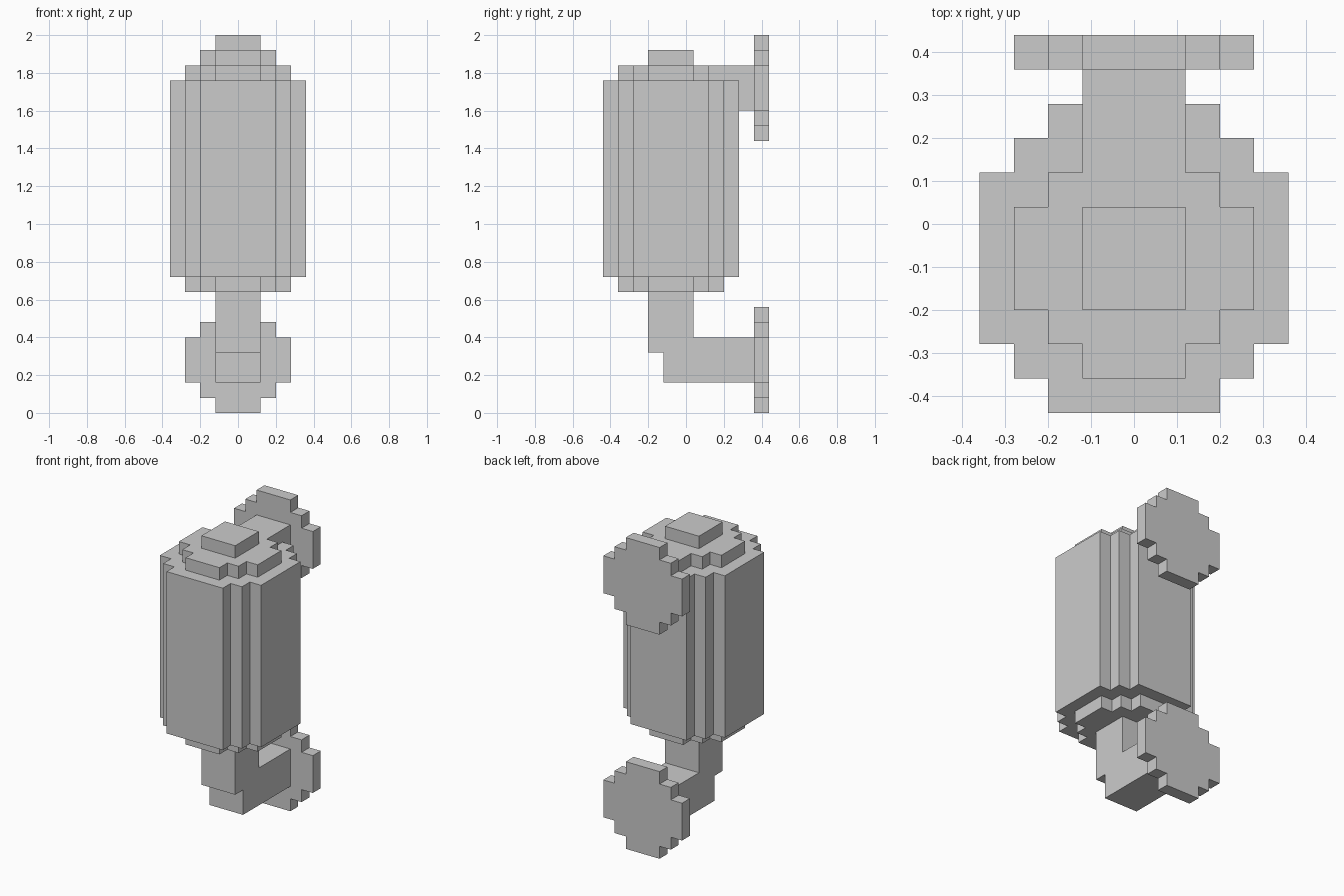
import bpy, bmesh
from mathutils import Vector

if "Cube" in bpy.data.objects:
    bpy.data.objects.remove(bpy.data.objects["Cube"])

U = 0.08  # block size


def prism(name, outline, depth):
    """Extrude a closed outline of 3D points along the depth vector."""
    bm = bmesh.new()
    face = bm.faces.new([bm.verts.new(p) for p in outline])
    ext = bmesh.ops.extrude_face_region(bm, geom=[face], use_keep_orig=True)
    moved = [v for v in ext["geom"] if isinstance(v, bmesh.types.BMVert)]
    bmesh.ops.translate(bm, verts=moved, vec=Vector(depth))
    bmesh.ops.recalc_face_normals(bm, faces=bm.faces)
    mesh = bpy.data.meshes.new(name)
    bm.to_mesh(mesh)
    bm.free()
    obj = bpy.data.objects.new(name, mesh)
    bpy.context.collection.objects.link(obj)
    return obj


def stepped_round(r):
    """Blocky circle outline: radius r with two one-block steps per corner."""
    a, b, c = r, r - U, r - 2 * U
    quarter = [(a, c), (b, c), (b, b), (c, b), (c, a)]
    pts = []
    for _ in range(4):
        pts += quarter
        quarter = [(-y, x) for x, y in quarter]
    return pts


def upright(name, pts, z0, z1):
    return prism(name, [(x, y - U, z0) for x, y in pts], (0, 0, z1 - z0))


def side_profile(name, pts):
    return prism(name, [(-0.12, y, z) for y, z in pts], (0.24, 0, 0))


# Main cylinder with its two end caps
upright("body", stepped_round(0.36), 0.72, 1.76)
upright("bottom_cap", stepped_round(0.28), 0.64, 0.72)
upright("top_cap", stepped_round(0.28), 1.76, 1.84)

# Square knob on top
upright("top_knob", [(-.12, -.12), (.12, -.12), (.12, .12), (-.12, .12)], 1.84, 1.92)

# Upper arm, flush with the top cap, and lower elbow pipe
side_profile("upper_arm", [(.28, 1.6), (.36, 1.6), (.36, 1.84), (.2, 1.84),
                           (.2, 1.76), (.28, 1.76)])
side_profile("lower_elbow", [(-.12, .16), (.36, .16), (.36, .4), (.04, .4),
                             (.04, .64), (-.2, .64), (-.2, .32), (-.12, .32)])

# Round mounting flanges at the back
for name, z in (("lower_flange", 0.28), ("upper_flange", 1.72)):
    prism(name, [(x, 0.36, z + h) for x, h in stepped_round(0.28)], (0, U, 0))
